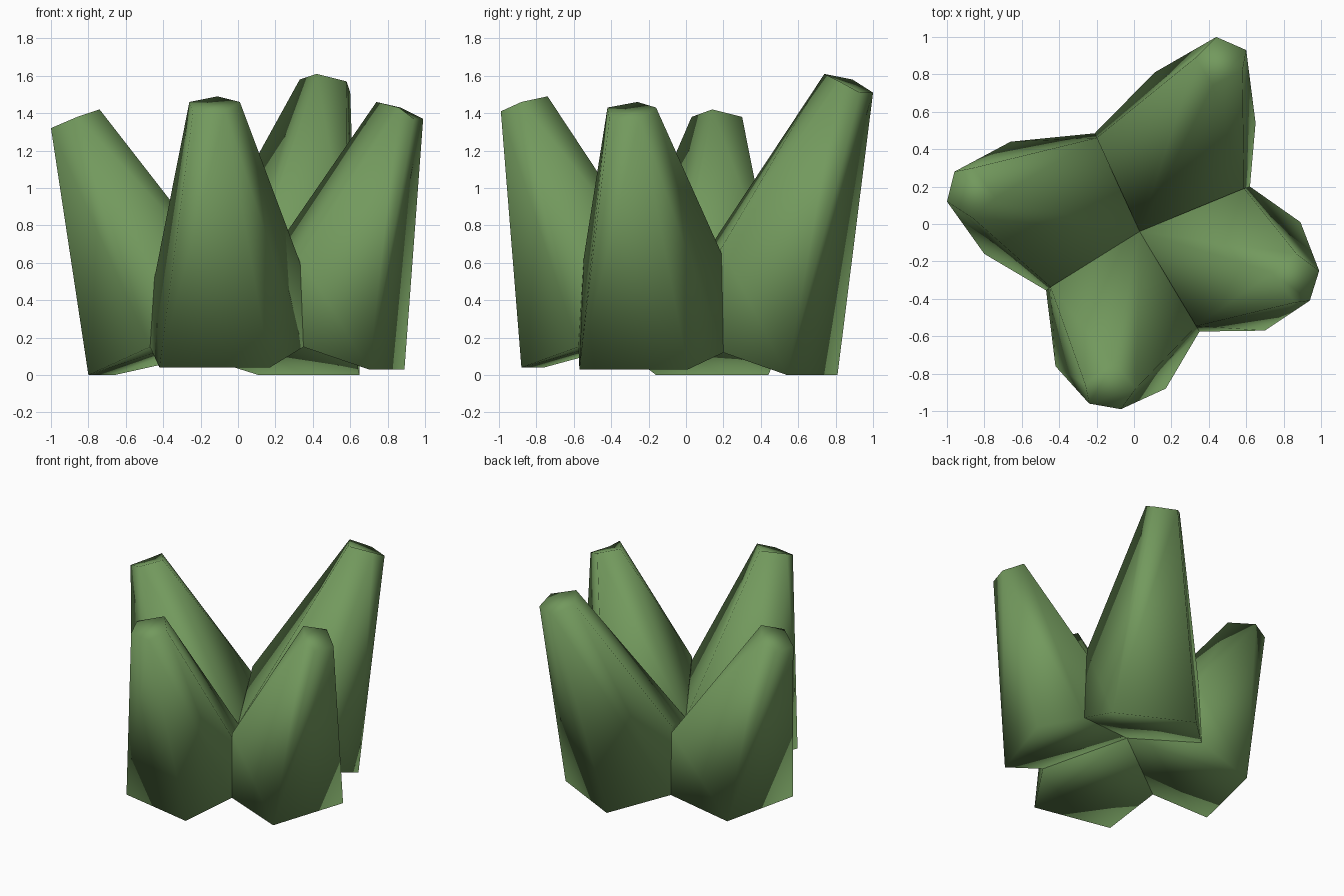
import bpy
import bmesh
from mathutils import Vector

cube = bpy.data.objects.get("Cube")
if cube:
    bpy.data.objects.remove(cube, do_unlink=True)

green = bpy.data.materials.new("leaf_green")
green.use_nodes = True
colour = (0.17, 0.32, 0.11, 1)
green.diffuse_color = colour
shader = green.node_tree.nodes["Principled BSDF"]
shader.inputs["Base Color"].default_value = colour
shader.inputs["Roughness"].default_value = 0.9

# Valley corners shared by neighbouring blades: x, y, base height, shoulder height
left_front = (-0.47, -0.355, 0.15, 0.52)
front_right = (0.35, -0.575, 0.15, 0.60)
right_back = (0.62, 0.20, 0.12, 0.62)
back_left = (-0.21, 0.485, 0.10, 0.56)
heart = Vector((0.03, -0.04, 0.28))


def make_blade(name, start, foot_a, foot_b, end, foot_z, tip, lift):
    """Closed five-sided blade, leaning out, with two shoulders and a blunt tip."""
    def low(c):
        return Vector(c[:3])

    def shoulder(c):
        p = Vector((c[0], c[1], c[3] + lift))
        return p.lerp(Vector((0, 0, p.z)), 0.05)

    points = [low(start), Vector((*foot_a, foot_z)), Vector((*foot_b, foot_z)),
              low(end), heart,
              shoulder(start), shoulder(end), heart + Vector((0, 0, 0.15))]
    points += [Vector(p) for p in tip]

    bm = bmesh.new()
    v = [bm.verts.new(p) for p in points]
    s1, o1, o2, s2, inner, m1, m2, mi, t1, ta, tb, t2, ti = v
    for face in ((s1, o1, o2, s2, inner),          # underside
                 (o1, o2, tb, ta),                 # outer face
                 (s1, m1, t1, ta, o1),             # outer flanks
                 (o2, tb, t2, m2, s2),
                 (s1, inner, mi, m1),              # hidden walls
                 (inner, s2, m2, mi),
                 (m1, mi, ti, t1),                 # inner flanks
                 (mi, m2, t2, ti),
                 (t1, ta, tb, t2, ti)):            # tip
        bm.faces.new(face)
    bmesh.ops.recalc_face_normals(bm, faces=bm.faces)
    for f in bm.faces:
        f.smooth = True
    mesh = bpy.data.meshes.new(name)
    bm.to_mesh(mesh)
    bm.free()
    mesh.materials.append(green)
    obj = bpy.data.objects.new(name, mesh)
    bpy.context.collection.objects.link(obj)


# Four blades, counter-clockwise from the front
make_blade("front_blade", left_front, (-0.42, -0.76), (0.17, -0.88), front_right, 0.04,
           ((-0.26, -0.86, 1.46), (-0.24, -0.96, 1.41), (-0.07, -0.99, 1.41),
            (0.01, -0.88, 1.46), (-0.11, -0.74, 1.49)), 0)
make_blade("right_blade", front_right, (0.70, -0.57), (0.89, 0.01), right_back, 0.03,
           ((0.86, -0.42, 1.43), (0.94, -0.41, 1.37), (0.99, -0.25, 1.37),
            (0.87, -0.16, 1.43), (0.74, -0.26, 1.46)), 0.03)
make_blade("back_blade", right_back, (0.65, 0.54), (0.11, 0.81), back_left, 0,
           ((0.58, 0.82, 1.57), (0.60, 0.93, 1.51), (0.44, 1.0, 1.51),
            (0.33, 0.89, 1.58), (0.42, 0.74, 1.61)), 0.06)
make_blade("left_blade", back_left, (-0.66, 0.44), (-0.80, -0.16), left_front, 0,
           ((-0.86, 0.30, 1.38), (-0.96, 0.28, 1.32), (-1.0, 0.12, 1.32),
            (-0.86, 0.03, 1.38), (-0.74, 0.14, 1.42)), 0.01)
